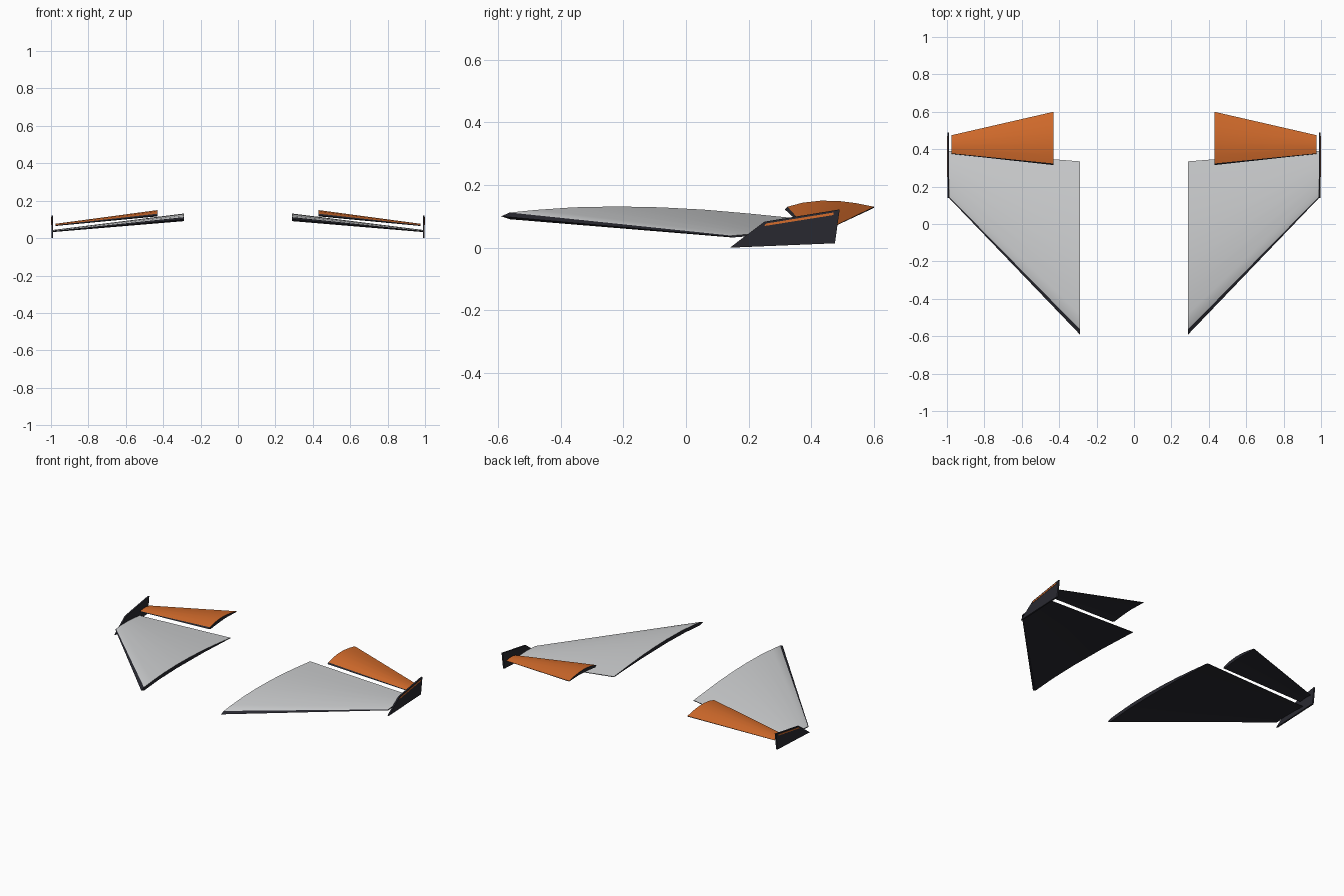
import bpy, bmesh

if "Cube" in bpy.data.objects:
    bpy.data.objects.remove(bpy.data.objects["Cube"])


def material(name, rgb):
    m = bpy.data.materials.new(name)
    m.diffuse_color = (*rgb, 1)
    m.use_nodes = True
    m.node_tree.nodes["Principled BSDF"].inputs["Base Color"].default_value = m.diffuse_color
    return m


GREY = material("light_grey", (0.62, 0.63, 0.64))
ORANGE = material("orange", (0.66, 0.15, 0.025))
DARK = material("dark_carbon", (0.022, 0.022, 0.03))


def finish(name, bm, mats):
    """Make a mirrored, smooth-by-angle object from a bmesh."""
    bmesh.ops.recalc_face_normals(bm, faces=bm.faces)
    me = bpy.data.meshes.new(name)
    bm.to_mesh(me)
    bm.free()
    for m in mats:
        me.materials.append(m)
    ob = bpy.data.objects.new(name, me)
    bpy.context.collection.objects.link(ob)
    mod = ob.modifiers.new("mirror", 'MIRROR')
    mod.use_mirror_merge = False
    bpy.ops.object.select_all(action='DESELECT')
    ob.select_set(True)
    bpy.context.view_layer.objects.active = ob
    bpy.ops.object.shade_smooth_by_angle(angle=0.4)
    return ob


def panel(name, top, bottom, root, tip, skin):
    """Loft an airfoil from root to tip; each end is (x, y_lead, y_trail, z)."""
    bm = bmesh.new()
    section = top + bottom
    loops = []
    for x, y0, y1, z in (root, tip):
        c = y1 - y0
        loops.append([bm.verts.new((x, y0 + u * c, z + w * c)) for u, w in section])
    a, b = loops
    n = len(section)
    for i in range(n):
        j = (i + 1) % n
        f = bm.faces.new((a[i], a[j], b[j], b[i]))
        # painted upper skin; leading edge and underside stay dark
        f.material_index = 0 if 1 <= i < len(top) - 1 else 1
    for loop in loops:
        bm.faces.new(loop).material_index = 1
    return finish(name, bm, [skin, DARK])


def plate(name, outline, x0, x1, mat):
    """Flat side plate from a (y, z) outline."""
    bm = bmesh.new()
    a = [bm.verts.new((x0, y, z)) for y, z in outline]
    b = [bm.verts.new((x1, y, z)) for y, z in outline]
    n = len(outline)
    bm.faces.new(a)
    bm.faces.new(b)
    for i in range(n):
        j = (i + 1) % n
        bm.faces.new((a[i], a[j], b[j], b[i]))
    return finish(name, bm, [mat])


# main swept wings
panel("main_wing",
      [(0, 0), (.03, .013), (.12, .022), (.25, .031), (.4, .034), (.55, .031),
       (.7, .023), (.85, .010), (1, -.005)],
      [(1, -.009), (.7, .004), (.4, .008), (.2, .003), (.03, -.010)],
      (.29, -.59, .335, .10), (.99, .14, .39, .035), GREY)

# rear flaps
panel("rear_flap",
      [(0, 0), (.03, .03), (.2, .075), (.4, .098), (.6, .095), (.8, .07), (1, .03)],
      [(1, .018), (.6, .03), (.3, .01), (.05, -.02)],
      (.43, .315, .60, .122), (.975, .375, .475, .067), ORANGE)

# end plates with their painted stripe
plate("end_plate", [(.14, 0), (.25, .083), (.49, .122), (.475, .014)], .988, .998, DARK)
plate("end_plate_stripe", [(.25, .069), (.255, .077), (.47, .112), (.47, .104)],
      .997, 1.0, ORANGE)
